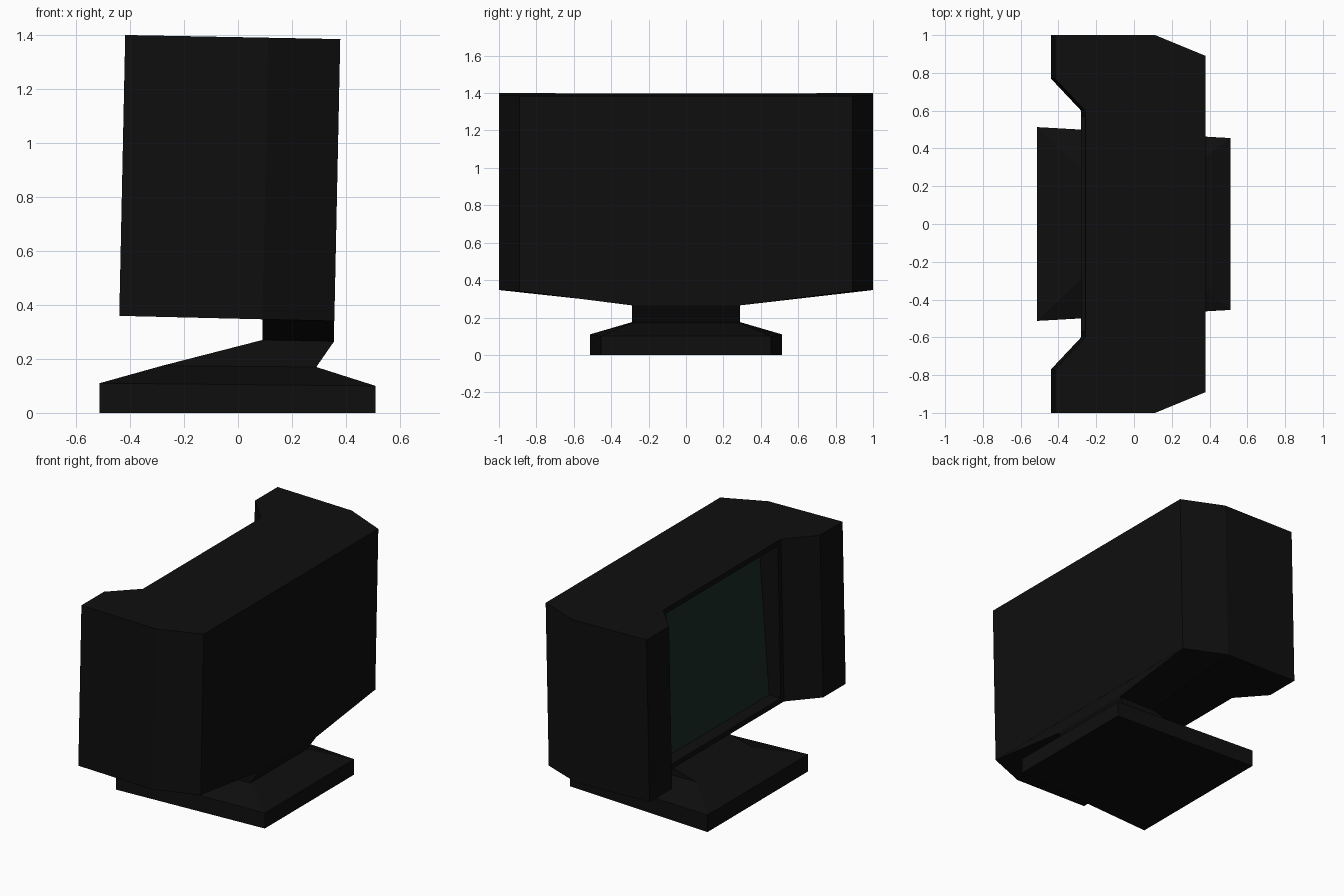
import bpy, bmesh

cube = bpy.data.objects.get("Cube")
if cube:
    bpy.data.objects.remove(cube, do_unlink=True)


def material(name, rgb):
    m = bpy.data.materials.new(name)
    m.use_nodes = True
    color = (*rgb, 1)
    m.diffuse_color = color
    m.node_tree.nodes["Principled BSDF"].inputs["Base Color"].default_value = color
    return m


black = material("black plastic", (0.0045, 0.0045, 0.0045))
glass = material("dark teal glass", (0.011, 0.025, 0.021))


def loft(rings):
    """Closed solid through rings of equal point count."""
    bm = bmesh.new()
    loops = [[bm.verts.new(p) for p in ring] for ring in rings]
    n = len(loops[0])
    for a, b in zip(loops, loops[1:]):
        for i in range(n):
            j = (i + 1) % n
            bm.faces.new((a[i], a[j], b[j], b[i]))
    bm.faces.new(loops[0][::-1])
    bm.faces.new(loops[-1])
    bmesh.ops.recalc_face_normals(bm, faces=bm.faces)
    return bm


def finish(name, bm, mats):
    mesh = bpy.data.meshes.new(name)
    bm.to_mesh(mesh)
    bm.free()
    for m in mats:
        mesh.materials.append(m)
    ob = bpy.data.objects.new(name, mesh)
    bpy.context.collection.objects.link(ob)
    return ob


def quad(x0, x1, y0, y1, z0, z1):
    """Ring with its own width and height at each x end."""
    return [(x0, -y0, z0), (x1, -y1, z1), (x1, y1, z1), (x0, y0, z0)]


# Cabinet: half plan mirrored across y, leaning slightly back
half = [(-0.28, 0.60), (-0.44, 0.77), (-0.44, 1.0), (0.09, 1.0), (0.357, 0.89)]
plan = half + [(x, -y) for x, y in reversed(half)]
bottom = [(x, y, 0.349 - 0.024 * x) for x, y in plan]
top = [(x + 0.022, y, 1.392 - 0.019 * x) for x, y in plan]
bm = loft([bottom, top])

# Screen: inset into the recessed front, leaning more than the bezel
screen = min((f for f in bm.faces if abs(f.normal.x) > 0.9 and f.normal.x < 0
              and abs(f.calc_center_median().y) < 0.1),
             key=lambda f: f.calc_center_median().x)
bmesh.ops.inset_individual(bm, faces=[screen], thickness=0.046)
ext = bmesh.ops.extrude_discrete_faces(bm, faces=[screen])
screen = ext["faces"][0]
for v in screen.verts:
    v.co.x = -0.195 + 0.075 * (v.co.z - 0.4)
screen.material_index = 1
finish("cabinet", bm, [black, glass])

# Underside wedge dropping to the stand
wedge = [(y, z) for y, z in ((1, 0), (0.29, 1), (-0.29, 1), (-1, 0))]
front_ring = [(0.09, y, 0.347 - 0.077 * d) for y, d in wedge]
back_ring = [(0.356, y * (1 if d else 0.89), 0.341 - 0.076 * d) for y, d in wedge]
finish("underside_wedge", loft([front_ring, back_ring]), [black])

# Stand: base slab, sloped shoulders and leaning neck
finish("stand", loft([
    quad(-0.513, 0.51, 0.513, 0.455, 0, 0),
    quad(-0.513, 0.51, 0.513, 0.455, 0.11, 0.10),
    quad(-0.28, 0.29, 0.29, 0.29, 0.175, 0.17),
    quad(0.09, 0.356, 0.29, 0.29, 0.27, 0.265),
]), [black])
